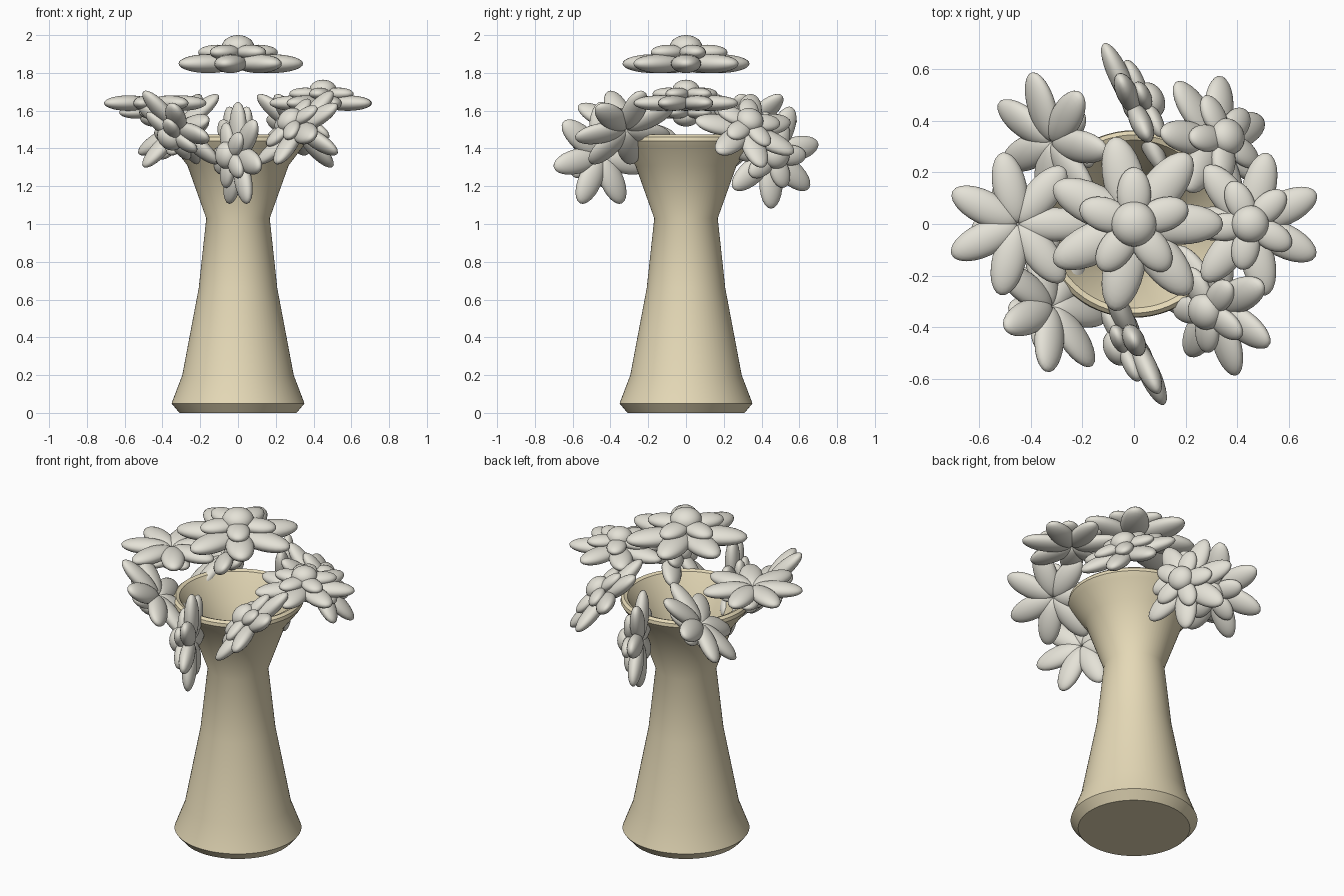
import bpy, bmesh, math
from mathutils import Matrix, Vector

if "Cube" in bpy.data.objects:
    bpy.data.objects.remove(bpy.data.objects["Cube"])


def material(name, color):
    m = bpy.data.materials.new(name)
    m.diffuse_color = (*color, 1)
    m.use_nodes = True
    m.node_tree.nodes["Principled BSDF"].inputs["Base Color"].default_value = m.diffuse_color
    return m


tan = material("tan_ceramic", (0.78, 0.69, 0.47))
cream = material("cream_petal", (0.78, 0.76, 0.68))


def finish(bm, name, mat, smooth_angle):
    me = bpy.data.meshes.new(name)
    bm.to_mesh(me)
    bm.free()
    ob = bpy.data.objects.new(name, me)
    bpy.context.collection.objects.link(ob)
    me.materials.append(mat)
    bpy.ops.object.select_all(action='DESELECT')
    ob.select_set(True)
    bpy.context.view_layer.objects.active = ob
    bpy.ops.object.shade_smooth_by_angle(angle=math.radians(smooth_angle))
    return ob


# Hollow vase: outer wall up, over the lip, inner wall down
profile = [(0, 0), (0.31, 0), (0.352, 0.05), (0.295, 0.2), (0.208, 0.66),
           (0.168, 1.03), (0.268, 1.31), (0.345, 1.41), (0.363, 1.44),
           (0.36, 1.46), (0.345, 1.473), (0.325, 1.465), (0.235, 1.32),
           (0.135, 1.03), (0.175, 0.66), (0.26, 0.2), (0.27, 0.06), (0, 0.06)]
bm = bmesh.new()
pts = [bm.verts.new((r, 0, z)) for r, z in profile]
edges = [bm.edges.new(p) for p in zip(pts, pts[1:])]
bmesh.ops.spin(bm, geom=pts + edges, cent=(0, 0, 0), axis=(0, 0, 1),
               angle=2 * math.pi, steps=64)
bmesh.ops.remove_doubles(bm, verts=bm.verts, dist=1e-4)
bmesh.ops.recalc_face_normals(bm, faces=bm.faces)
finish(bm, "vase", tan, 35)


def blob(bm, angle, radius, z, size):
    """Ellipsoid pushed out along a direction in the flower plane."""
    bmesh.ops.create_uvsphere(
        bm, u_segments=24, v_segments=14, radius=1,
        matrix=Matrix.Rotation(angle, 4, 'Z')
        @ Matrix.Translation((radius, 0, z)) @ Matrix.Diagonal((*size, 1)))


def flower(name, pos, rot, scale):
    bm = bmesh.new()
    # outer petals
    for i in range(7):
        blob(bm, 2 * math.pi * i / 7, 0.175, 0, (0.17, 0.08, 0.05))
    # inner petals
    for i in range(5):
        blob(bm, math.radians(18 + 72 * i), 0.115, 0.06, (0.105, 0.066, 0.04))
    # centre
    blob(bm, 0, 0, 0.085, (0.088, 0.088, 0.066))
    bm.transform(Matrix.Translation(pos) @ rot @ Matrix.Scale(scale, 4))
    return finish(bm, name, cream, 60)


# Top flower
flower("top_flower", Vector((0, 0, 1.849)), Matrix.Identity(4), 1)

# Ring of flowers, each tilted further round than the last
for i in range(8):
    a = i * math.pi / 4
    pos = Vector((0.45 * math.cos(a), 0.45 * math.sin(a),
                  1.502 + 0.138 * math.cos(2 * a)))
    rot = Matrix.Rotation(math.radians(25), 4, 'Z') @ Matrix.Rotation(a, 4, 'Y')
    flower(f"ring_flower_{i + 1}", pos, rot, 0.82)
